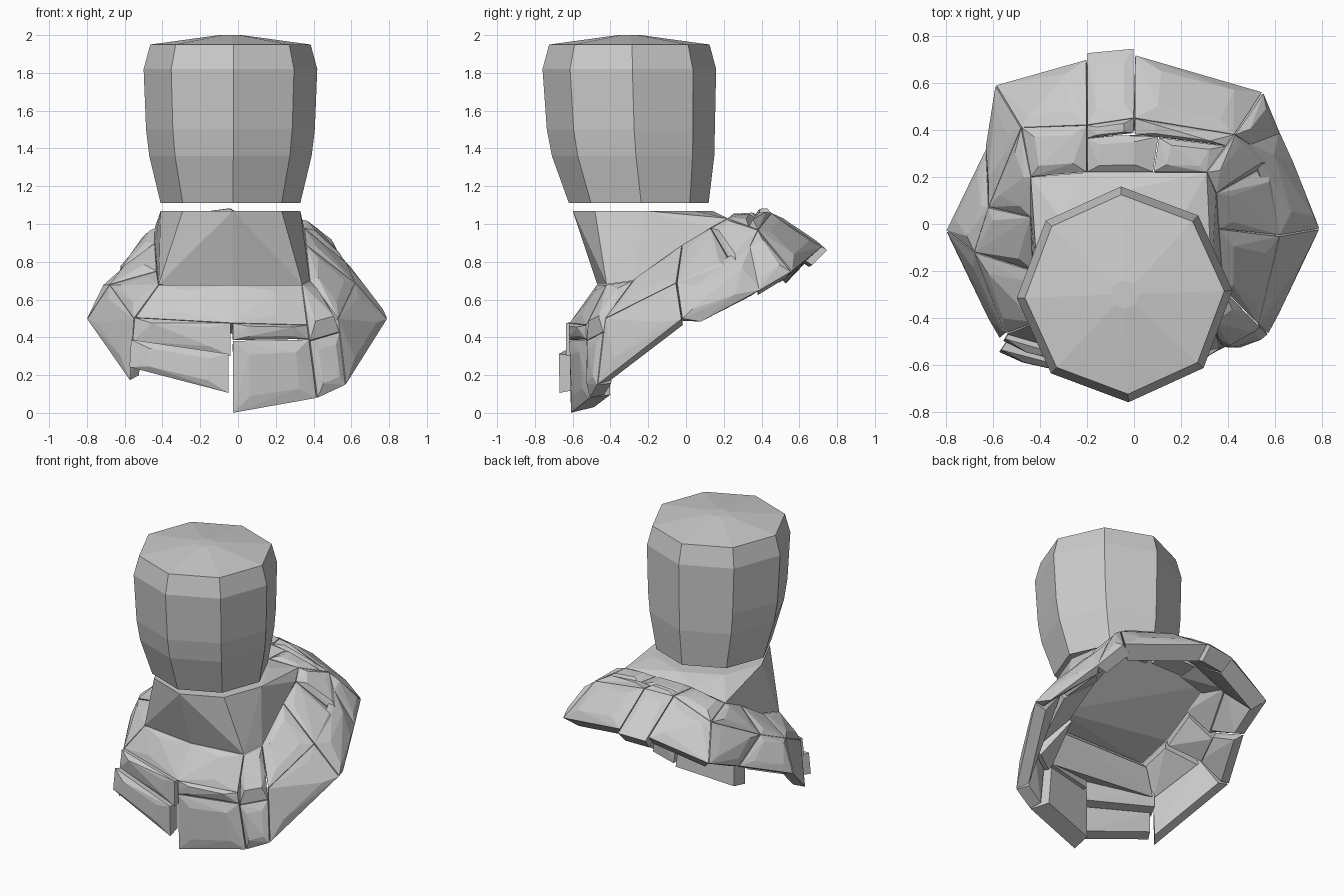
import bpy, bmesh, math, random
from mathutils import Vector

if "Cube" in bpy.data.objects:
    bpy.data.objects.remove(bpy.data.objects["Cube"])

random.seed(4)


def hull(name, pts):
    """Faceted convex solid around a handful of points."""
    bm = bmesh.new()
    for p in pts:
        bm.verts.new(p)
    bmesh.ops.convex_hull(bm, input=bm.verts[:])
    loose = [v for v in bm.verts if not v.link_faces]
    bmesh.ops.delete(bm, geom=loose, context='VERTS')
    bmesh.ops.dissolve_limit(bm, angle_limit=math.radians(3),
                             verts=bm.verts[:], edges=bm.edges[:])
    bmesh.ops.recalc_face_normals(bm, faces=bm.faces[:])
    mesh = bpy.data.meshes.new(name)
    bm.to_mesh(mesh)
    bm.free()
    obj = bpy.data.objects.new(name, mesh)
    bpy.context.collection.objects.link(obj)
    return obj


def octagon(z, r, cy):
    turn = math.radians(2)
    return [Vector((-0.04 + r * math.cos(i * math.pi / 4 + turn),
                    cy + r * math.sin(i * math.pi / 4 + turn), z)) for i in range(8)]


# Collar guide rings: counter-clockwise stations starting at the front centre
INNER = [(-.03, -.47, .68), (.34, -.42, .68), (.38, -.28, .70), (.36, -.02, .89),
         (.35, .13, .98), (.31, .22, 1.03), (0, .22, 1.03), (-.2, .22, 1.03),
         (-.44, .20, .98), (-.44, .03, .90), (-.43, -.20, .75), (-.42, -.42, .68)]
MIDDLE = [(-.03, -.62, .47), (.37, -.53, .46), (.53, -.43, .50), (.62, -.05, .69),
          (.60, .27, .74), (.43, .38, .97), (0, .45, 1.06), (-.2, .42, 1.05),
          (-.48, .41, .94), (-.62, .07, .76), (-.68, -.12, .68), (-.55, -.47, .50)]
OUTER = [(-.03, -.61, 0), (.42, -.51, .08), (.57, -.47, .15), (.79, -.02, .50),
         (.74, .10, .48), (.55, .56, .75), (0, .72, .88), (-.2, .70, .87),
         (-.59, .59, .75), (-.63, .32, .64), (-.80, -.03, .50), (-.57, -.49, .17)]
RINGS = [INNER, MIDDLE, OUTER]


def along(ring, u):
    i = math.floor(u)
    return Vector(ring[i % 12]).lerp(Vector(ring[(i + 1) % 12]), u - i)


def shell(u, t):
    """Point on the collar: u goes round, t runs 0 (neck) to 2 (rim)."""
    k = min(int(t), 1)
    return along(RINGS[k], u).lerp(along(RINGS[k + 1], u), t - k)


def stone(name, u0, u1, t0, t1, thick=0.10, lift=0.0):
    """One chiselled block covering a patch of the collar."""
    g = 0.01
    u0, u1, t0 = u0 + g, u1 - g, t0 + g
    at = lambda a, b: shell(u0 + (u1 - u0) * a, t0 + (t1 - t0) * b)
    n = (at(.5, 1) - at(.5, 0)).cross(at(1, .5) - at(0, .5)).normalized()
    pts = [at(a, b) + n * lift for a in (0, .5, 1) for b in (0, .5, 1)]
    for a in (.2, .8):
        for b in (.2, .8):
            pts.append(at(a, b) + n * (lift + random.uniform(.01, .03)))
    pts += [at(a, b) + n * (lift - thick) for a in (.06, .94) for b in (.06, .94)]
    return hull(name, pts)


# Head: eight-sided tapered drum with a shallow crown
hull("head", [p for ring in ((1.11, .37, -.25), (1.36, .43, -.28), (1.5, .447, -.29),
                             (1.82, .46, -.30), (1.95, .425, -.30), (2.0, .06, -.30))
              for p in octagon(*ring)])

# Neck: octagonal top flaring into the opening of the collar
hull("neck", octagon(1.07, .37, -.23) + [Vector(p) for p in INNER])

# Upper row of collar stones
stone("front_brow_stone", 11, 13, 0, .97, .13)
stone("right_front_stone", 1, 2, 0, 1.2, .12)
stone("right_cheek_stone", 2, 3, 0, 1)
stone("right_shoulder_stone", 3, 4, 0, 1)
stone("right_back_stone", 4, 5, 0, 1)
stone("back_right_stone", 5, 5.74, 0, .7)
stone("back_right_strip", 5, 6, .7, 1, .09)
stone("back_centre_stone", 5.73, 7, 0, .72)
stone("back_centre_strip", 6, 7, .72, 1, .09)
stone("back_left_stone", 7, 8, 0, 1)
stone("left_back_stone", 8, 9, 0, 1)
stone("left_shoulder_stone", 9, 10, 0, 1)
stone("left_cheek_stone", 10, 11, 0, 1)

# Front slabs
stone("front_right_band", 0, 1, .97, 1.18, .12)
stone("front_right_slab", 0, 1, 1.18, 2, .12)
stone("front_right_edge", 1, 2, 1.2, 2, .08)
stone("front_left_band", 11, 12, .97, 1.36, .12, .02)
stone("front_left_slab", 11, 12, 1.33, 1.78, .09, .06)

# Lower row of collar slabs round the sides and back
for name, u0, u1, t1, thick in (
        ("long_right_slab", 2, 3, 2, .07), ("right_wing_slab", 3, 4.65, 2, .05),
        ("right_rear_slab", 4.6, 5, 2, .08), ("back_right_slab", 5, 6, 2, .11),
        ("back_centre_slab", 6, 7, 2.1, .11), ("back_left_slab", 7, 8, 2, .11),
        ("left_rear_slab", 8, 9, 2, .08), ("left_wing_slab", 9, 10, 2, .06),
        ("long_left_slab", 10, 11, 2, .07)):
    stone(name, u0, u1, 1, t1, thick)
